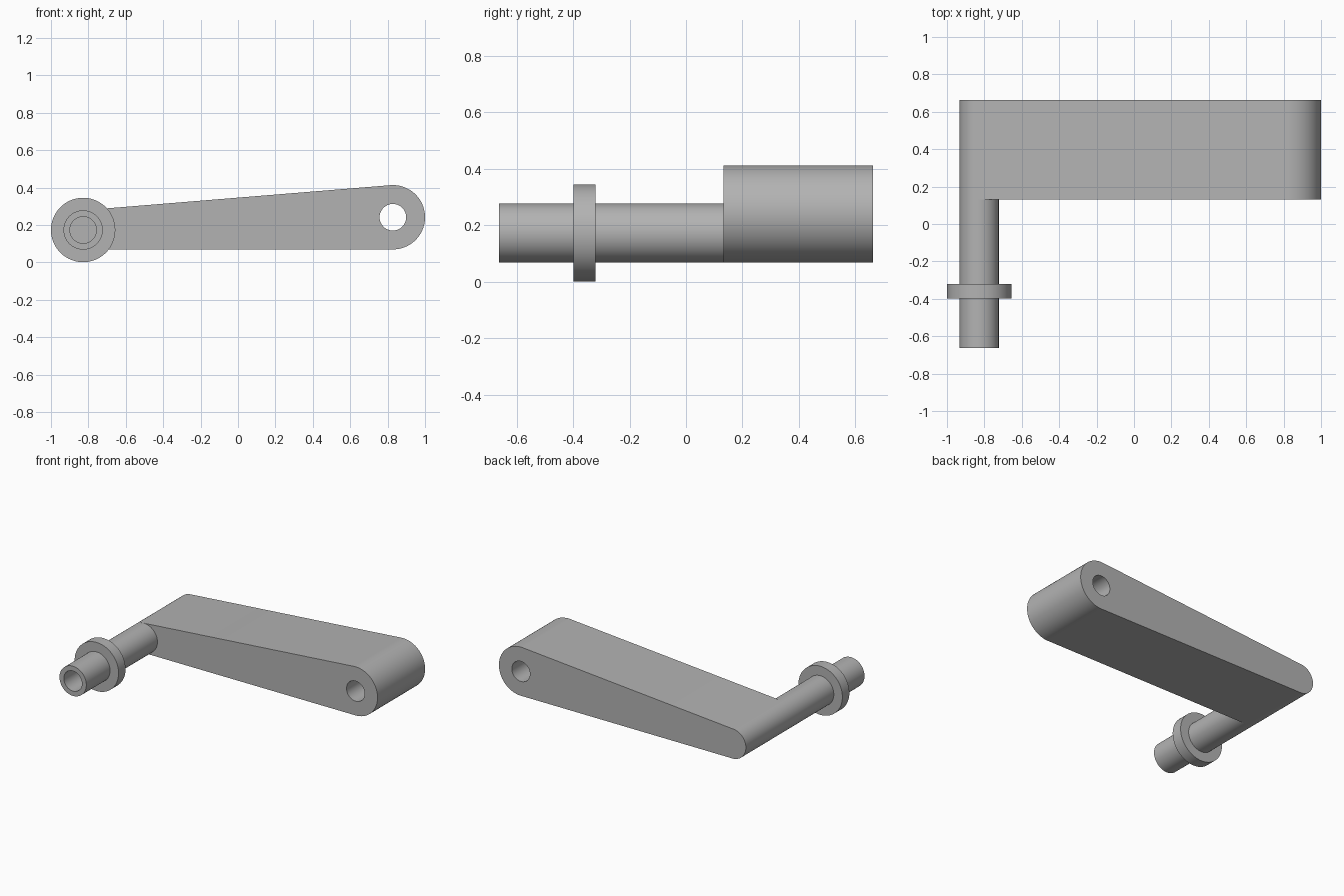
import bpy, bmesh
from math import sin, cos, pi, radians, atan2

cube = bpy.data.objects.get("Cube")
if cube:
    bpy.data.objects.remove(cube, do_unlink=True)

# Main dimensions
PIN_X, PIN_Z, PIN_R = -0.828, 0.173, 0.105
EYE_X, EYE_Z, EYE_R = 0.828, 0.241, 0.172
BORE_R = 0.071
ARM_FRONT, ARM_BACK, PIN_TIP = 0.132, 0.663, -0.663
SEGMENTS = 96

grey = bpy.data.materials.new("plain grey")
grey.use_nodes = True
colour = (0.45, 0.45, 0.45, 1)
grey.diffuse_color = colour
grey.node_tree.nodes["Principled BSDF"].inputs["Base Color"].default_value = colour


def finish(bm, name):
    bmesh.ops.recalc_face_normals(bm, faces=bm.faces)
    mesh = bpy.data.meshes.new(name)
    bm.to_mesh(mesh)
    bm.free()
    mesh.materials.append(grey)
    obj = bpy.data.objects.new(name, mesh)
    bpy.context.collection.objects.link(obj)
    bpy.ops.object.select_all(action='DESELECT')
    bpy.context.view_layer.objects.active = obj
    obj.select_set(True)
    bpy.ops.object.shade_smooth_by_angle(angle=radians(30))
    return obj


def arc(x, z, r, start, end, steps):
    return [(x + r * cos(start + (end - start) * i / steps),
             z + r * sin(start + (end - start) * i / steps)) for i in range(steps + 1)]


def loop(bm, points, y):
    verts = [bm.verts.new((x, y, z)) for x, z in points]
    return [bm.edges.new((v, verts[(i + 1) % len(verts)])) for i, v in enumerate(verts)]


# Tapered arm: two round ends joined by tangents, with a through bore
top = pi / 2 + 2 * atan2(EYE_Z - PIN_Z, EYE_X - PIN_X)
outline = (arc(EYE_X, EYE_Z, EYE_R, -pi / 2, top, SEGMENTS // 2)
           + arc(PIN_X, PIN_Z, PIN_R, top, 3 * pi / 2, SEGMENTS // 2))
bore = arc(EYE_X, EYE_Z, BORE_R, 0, 2 * pi, SEGMENTS)[:-1]
bm = bmesh.new()
edges = loop(bm, outline, ARM_FRONT) + loop(bm, bore, ARM_FRONT)
bmesh.ops.triangle_fill(bm, edges=edges, use_beauty=True)
result = bmesh.ops.extrude_face_region(bm, geom=bm.faces[:], use_keep_orig=True)
moved = [g for g in result["geom"] if isinstance(g, bmesh.types.BMVert)]
bmesh.ops.translate(bm, verts=moved, vec=(0, ARM_BACK - ARM_FRONT, 0))
finish(bm, "crank_arm")

# Handle pin with collar and blind hole, turned about its own axis
profile = [(0, -0.25), (BORE_R, -0.25), (BORE_R, PIN_TIP), (PIN_R, PIN_TIP),
           (PIN_R, -0.398), (EYE_R, -0.398), (EYE_R, -0.32), (PIN_R, -0.32),
           (PIN_R, ARM_FRONT)]
bm = bmesh.new()
verts = [bm.verts.new((r, y, 0)) for r, y in profile]
edges = [bm.edges.new(pair) for pair in zip(verts, verts[1:])]
bmesh.ops.spin(bm, geom=verts + edges, cent=(0, 0, 0), axis=(0, 1, 0),
               angle=2 * pi, steps=SEGMENTS)
bmesh.ops.remove_doubles(bm, verts=bm.verts, dist=1e-5)
pin = finish(bm, "handle_pin")
pin.location = (PIN_X, 0, PIN_Z)
